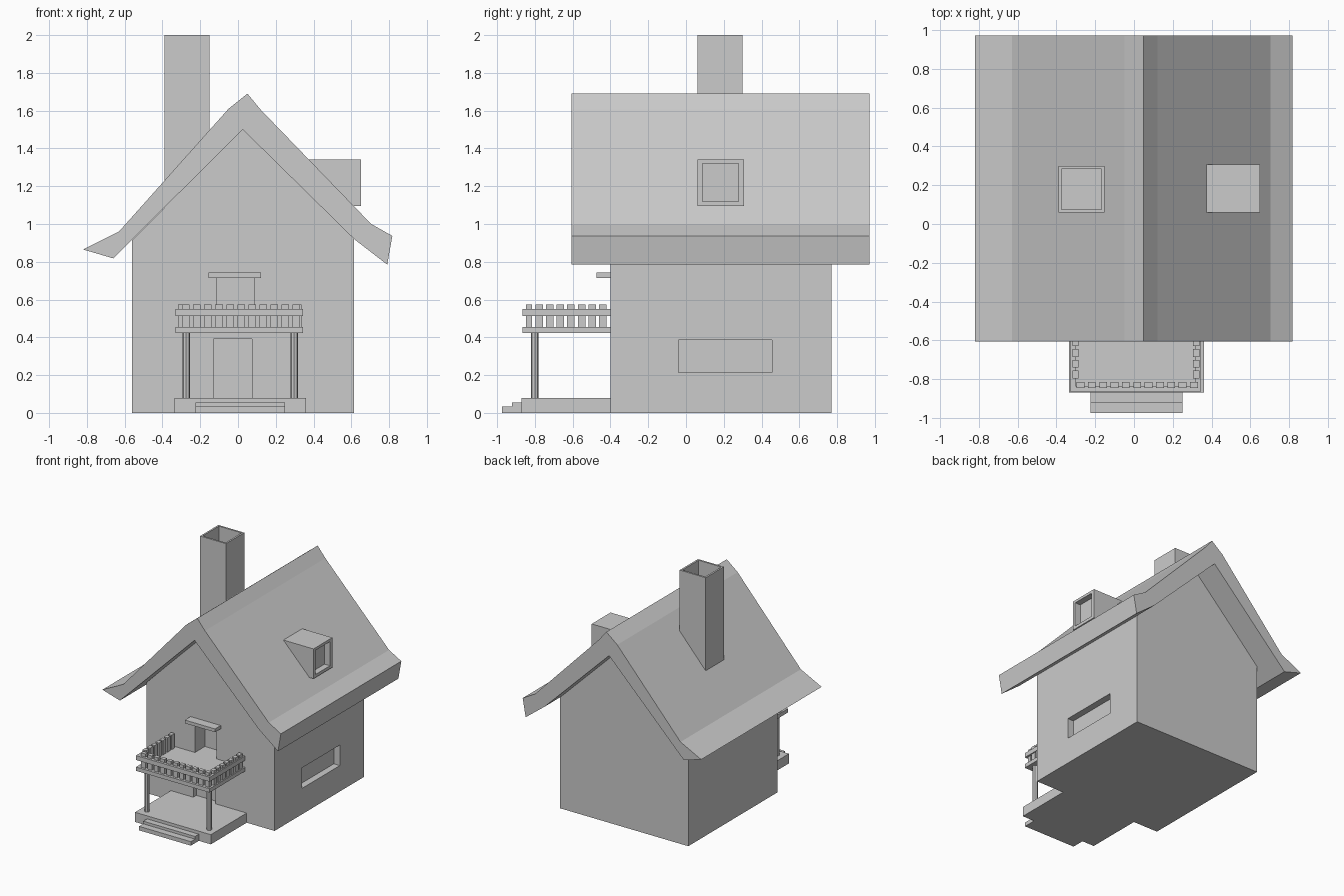
import bpy, bmesh

if "Cube" in bpy.data.objects:
    bpy.data.objects.remove(bpy.data.objects["Cube"])


def box(name, x0, x1, y0, y1, z0, z1):
    return prism(name, [(x0, z0), (x1, z0), (x1, z1), (x0, z1)], y0, y1)


def prism(name, profile, y0, y1):
    """Extrude an x/z profile along y."""
    bm = bmesh.new()
    face = bm.faces.new([bm.verts.new((x, y0, z)) for x, z in profile])
    ext = bmesh.ops.extrude_face_region(bm, geom=[face])
    verts = [g for g in ext["geom"] if isinstance(g, bmesh.types.BMVert)]
    bmesh.ops.translate(bm, verts=verts, vec=(0, y1 - y0, 0))
    bmesh.ops.recalc_face_normals(bm, faces=bm.faces)
    mesh = bpy.data.meshes.new(name)
    bm.to_mesh(mesh)
    bm.free()
    obj = bpy.data.objects.new(name, mesh)
    bpy.context.collection.objects.link(obj)
    return obj


def cut(target, *dims):
    cutter = box(target.name + "_cutter", *dims)
    cutter.hide_render = True
    mod = target.modifiers.new("recess", 'BOOLEAN')
    mod.operation = 'DIFFERENCE'
    mod.solver = 'EXACT'
    mod.object = cutter
    bpy.context.view_layer.objects.active = target
    bpy.ops.object.modifier_apply(modifier=mod.name)
    bpy.data.objects.remove(cutter)


# House body with recessed doors and side window
body = prism("house_body", [(-0.56, 0), (0.615, 0), (0.615, 0.925),
                            (0.025, 1.505), (-0.56, 0.915)], -0.40, 0.77)
cut(body, -0.13, 0.075, -0.5, -0.36, 0.08, 0.39)
cut(body, -0.115, 0.085, -0.5, -0.27, 0.455, 0.715)
cut(body, 0.56, 0.7, -0.04, 0.455, 0.215, 0.385)

# Roof with flared eaves
prism("roof", [(-0.82, 0.865), (-0.63, 0.96), (-0.05, 1.61), (0.05, 1.69),
               (0.12, 1.605), (0.705, 1.0), (0.817, 0.937), (0.79, 0.785),
               (0.615, 0.92), (0.025, 1.50), (-0.66, 0.818)], -0.605, 0.972)

# Hollow chimney
chimney = box("chimney", -0.39, -0.152, 0.06, 0.30, 1.19, 2.0)
cut(chimney, -0.375, -0.167, 0.075, 0.285, 1.70, 2.1)

# Dormer with recessed window
dormer = box("dormer", 0.30, 0.65, 0.06, 0.307, 1.095, 1.342)
cut(dormer, 0.60, 0.75, 0.088, 0.277, 1.12, 1.32)

# Porch and steps
box("porch_base", -0.335, 0.36, -0.87, -0.39, 0, 0.08)
box("upper_step", -0.225, 0.25, -0.92, -0.865, 0, 0.055)
box("lower_step", -0.225, 0.25, -0.975, -0.915, 0, 0.033)

# Porch columns
for side, x in (("left", -0.274), ("right", 0.297)):
    bpy.ops.mesh.primitive_cylinder_add(vertices=8, radius=0.02, depth=0.36,
                                        location=(x, -0.80, 0.255))
    bpy.context.object.name = side + "_column"

# Balcony floor and rails
box("balcony_floor", -0.33, 0.345, -0.865, -0.39, 0.423, 0.455)
box("front_rail", -0.33, 0.345, -0.865, -0.835, 0.513, 0.55)
box("left_rail", -0.33, -0.302, -0.836, -0.39, 0.513, 0.55)
box("right_rail", 0.317, 0.345, -0.836, -0.39, 0.513, 0.55)

# Balusters
for i in range(11):
    x = -0.276 + i * 0.0585
    box("front_baluster", x - 0.02, x + 0.02, -0.847, -0.815, 0.45, 0.575)
for i in range(7):
    y = -0.777 + i * 0.056
    box("left_baluster", -0.318, -0.286, y - 0.02, y + 0.02, 0.45, 0.575)
    box("right_baluster", 0.305, 0.337, y - 0.02, y + 0.02, 0.45, 0.575)

# Canopy over the balcony door
box("door_canopy", -0.155, 0.122, -0.475, -0.39, 0.715, 0.742)
